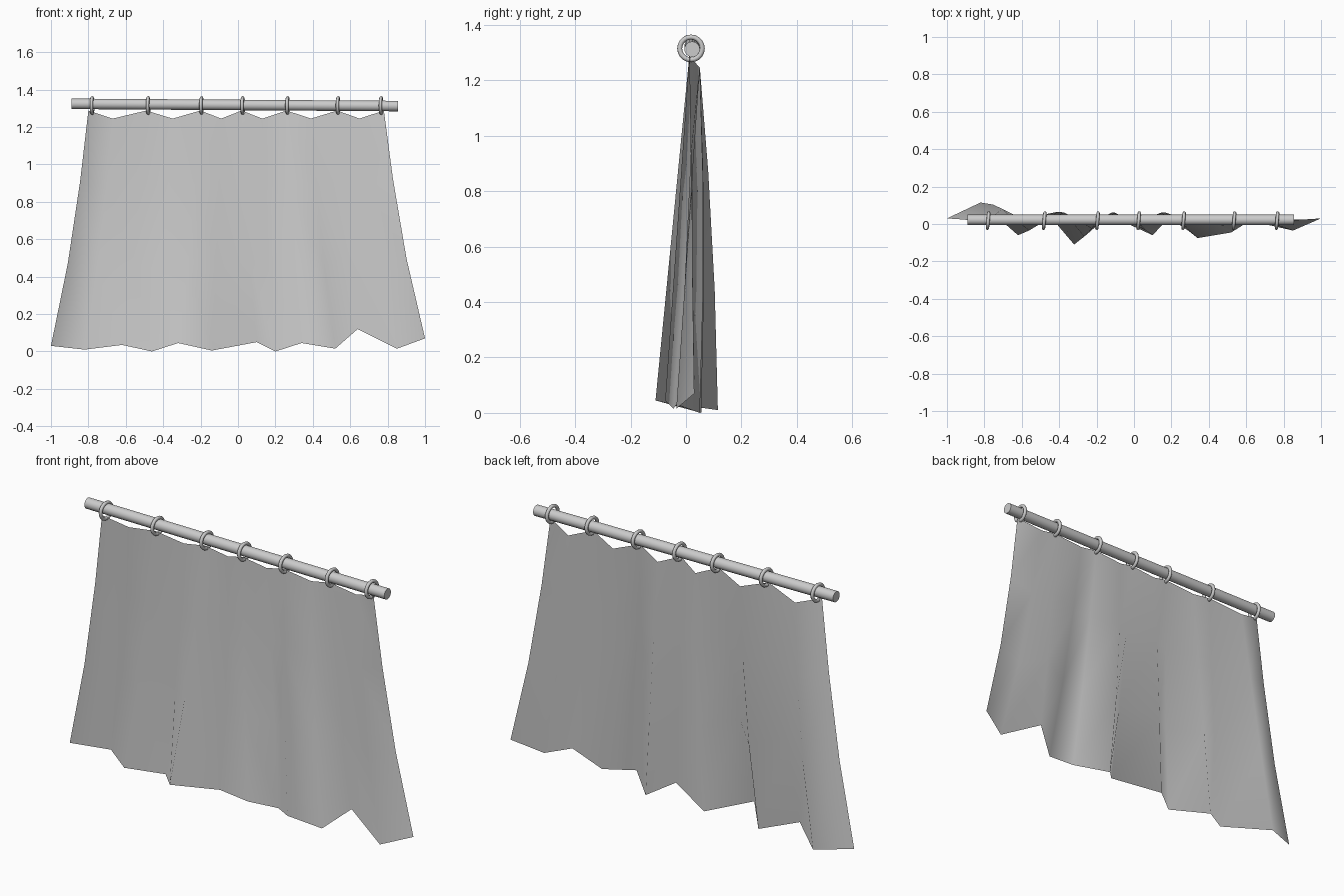
import bpy, bmesh, math
from mathutils import Vector

if "Cube" in bpy.data.objects:
    bpy.data.objects.remove(bpy.data.objects["Cube"], do_unlink=True)

grey = bpy.data.materials.new("light grey")
grey.use_nodes = True
grey.diffuse_color = (0.6, 0.6, 0.6, 1)
grey.node_tree.nodes["Principled BSDF"].inputs["Base Color"].default_value = (0.6, 0.6, 0.6, 1)


def finish(obj, name, angle):
    obj.name = name
    obj.data.materials.append(grey)
    bpy.ops.object.select_all(action='DESELECT')
    obj.select_set(True)
    bpy.context.view_layer.objects.active = obj
    bpy.ops.object.shade_smooth_by_angle(angle=math.radians(angle))


# Pole, sloping very slightly down to the left
start, end = Vector((-0.89, 0.022, 1.324)), Vector((0.855, 0.022, 1.312))
bpy.ops.mesh.primitive_cylinder_add(vertices=16, radius=0.028, depth=(end - start).length,
                                    location=(start + end) / 2)
pole = bpy.context.object
pole.rotation_euler = (end - start).to_track_quat('Z', 'Y').to_euler()
finish(pole, "curtain_pole", 40)

# Rings hung along the pole
ring_xs = [-0.78, -0.48, -0.195, 0.025, 0.265, 0.535, 0.765]
for i, x in enumerate(ring_xs):
    bpy.ops.mesh.primitive_torus_add(major_radius=0.041, minor_radius=0.009, major_segments=20,
                                     minor_segments=8, location=(x, 0.018, 1.315),
                                     rotation=(0, math.pi / 2, math.radians(-5)))
    finish(bpy.context.object, f"ring_{i + 1}", 60)

# Curtain: scalloped top edge, folds widening to a wavy hem
top_xs = [-0.80, -0.67, -0.49, -0.35, -0.20, -0.09, 0.02, 0.13, 0.26, 0.39, 0.53, 0.65, 0.78]
hem = [(-1, 0.03, 0.03), (-0.82, 0.115, 0.01), (-0.62, -0.06, 0.035), (-0.46, 0.055, 0),
       (-0.32, -0.11, 0.045), (-0.14, 0.05, 0.005), (0.10, -0.06, 0.05), (0.20, 0.05, 0),
       (0.34, -0.075, 0.045), (0.52, -0.045, 0.015), (0.64, 0.03, 0.12),
       (0.85, -0.035, 0.015), (1, 0.03, 0.07)]
# (fall from top to hem, sideways spread)
rows = [(0, 0), (0.3, 0.22), (0.65, 0.55), (1, 1)]

bm = bmesh.new()
grid = []
for fall, spread in rows:
    line = []
    for i, (x, low) in enumerate(zip(top_xs, hem)):
        dip = i % 2
        top = Vector((x, 0.05 if dip else 0.012, 1.245 if dip else 1.288))
        p = top.lerp(Vector(low), fall)
        p.x = x + (low[0] - x) * spread
        if dip and i < 8:
            p.y += 0.05 * fall * (1 - fall)
        line.append(bm.verts.new(p))
    grid.append(line)
for upper, lower in zip(grid, grid[1:]):
    for i in range(len(upper) - 1):
        bm.faces.new((upper[i], lower[i], lower[i + 1], upper[i + 1]))
mesh = bpy.data.meshes.new("curtain")
bm.to_mesh(mesh)
bm.free()
curtain = bpy.data.objects.new("curtain", mesh)
bpy.context.collection.objects.link(curtain)
finish(curtain, "curtain", 180)
